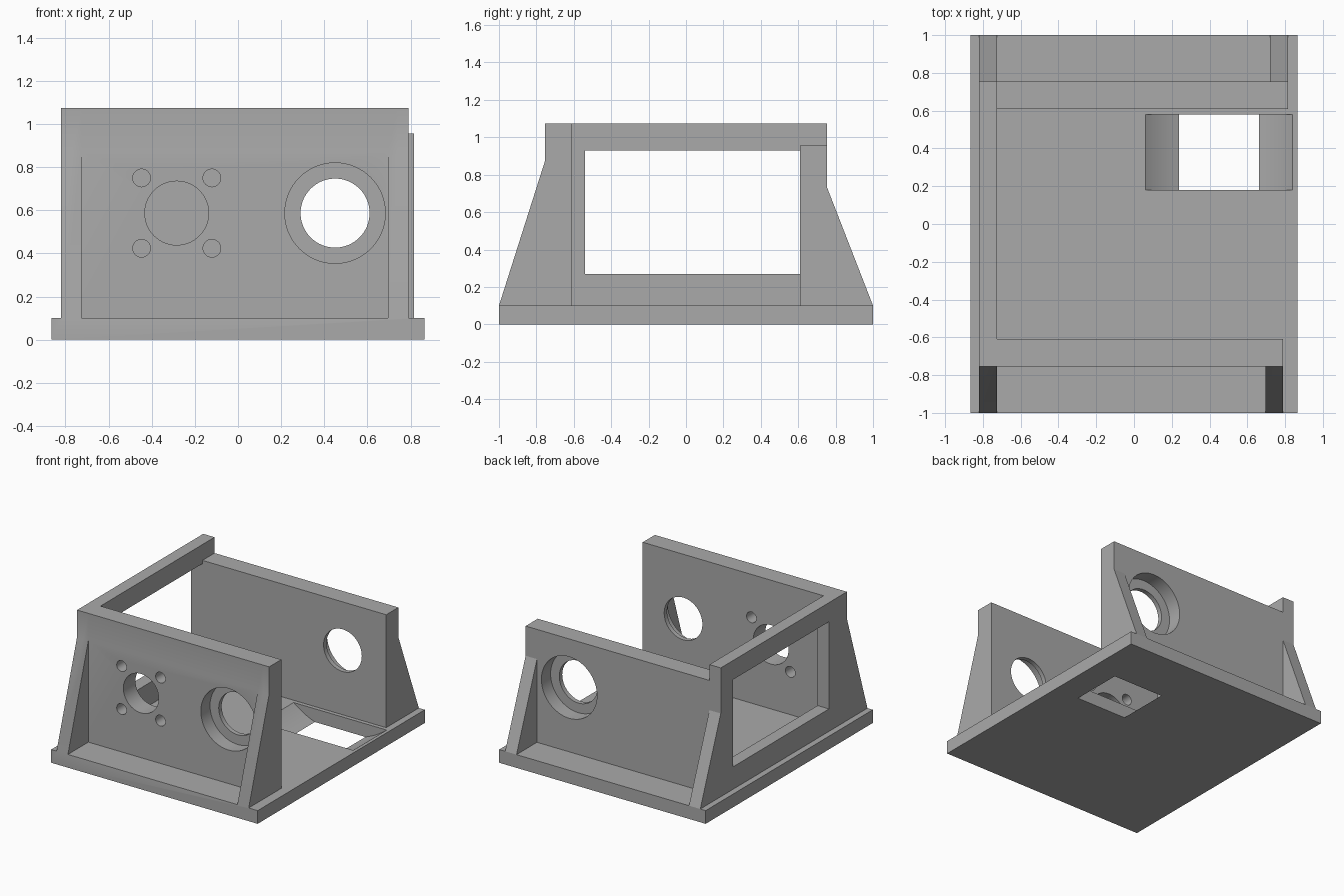
import bpy
import bmesh
import math
from mathutils import Vector

cube = bpy.data.objects.get("Cube")
if cube:
    bpy.data.objects.remove(cube, do_unlink=True)

grey = bpy.data.materials.new("plain_grey")
grey.use_nodes = True
colour = (0.4, 0.4, 0.4, 1)
grey.diffuse_color = colour
grey.node_tree.nodes["Principled BSDF"].inputs["Base Color"].default_value = colour


def prism(name, outline, direction):
    """Extrude a closed outline of 3D points along a direction."""
    bm = bmesh.new()
    face = bm.faces.new([bm.verts.new(p) for p in outline])
    out = bmesh.ops.extrude_face_region(bm, geom=[face])["geom"]
    verts = [v for v in out if isinstance(v, bmesh.types.BMVert)]
    bmesh.ops.translate(bm, verts=verts, vec=Vector(direction))
    bmesh.ops.recalc_face_normals(bm, faces=bm.faces)
    mesh = bpy.data.meshes.new(name)
    bm.to_mesh(mesh)
    bm.free()
    mesh.materials.append(grey)
    ob = bpy.data.objects.new(name, mesh)
    bpy.context.collection.objects.link(ob)
    return ob


def box(name, x0, x1, y0, y1, z0, z1):
    return prism(name, [(x0, y0, z0), (x1, y0, z0), (x1, y1, z0), (x0, y1, z0)],
                 (0, 0, z1 - z0))


def side_plate(name, x0, x1, profile):
    return prism(name, [(x0, y, z) for y, z in profile], (x1 - x0, 0, 0))


def bore(name, x, z, r, y0, y1, n=64):
    ring = [(x + r * math.cos(math.tau * i / n), y0, z + r * math.sin(math.tau * i / n))
            for i in range(n)]
    return prism(name, ring, (0, y1 - y0, 0))


def combine(body, tool, operation):
    mod = body.modifiers.new(tool.name, "BOOLEAN")
    mod.operation = operation
    mod.solver = "EXACT"
    mod.object = tool
    bpy.context.view_layer.objects.active = body
    bpy.ops.object.modifier_apply(modifier=mod.name)
    bpy.data.objects.remove(tool, do_unlink=True)


# Main levels
base_top, sunk = 0.1, 0.05
front_top, back_top = 1.075, 0.955
outer, inner = 0.755, 0.61
left, left_in = -0.82, -0.725
axle_x, axle_z = 0.45, 0.587

# Sloping rib outlines, foot to wall
front_slope = [(-0.98, sunk), (-1, base_top), (-outer, 0.87)]
back_slope = [(outer, 0.73), (1, base_top), (0.98, sunk)]

body = box("drive_housing", -0.865, 0.865, -1, 1, 0, base_top)
solids = [
    # Full side wall with both of its ribs
    side_plate("side_wall", left, left_in,
               front_slope + [(-outer, front_top), (outer, front_top)] + back_slope),
    # Front and back walls
    box("front_wall", -0.77, 0.74, -outer, -inner, sunk, front_top),
    box("back_wall", -0.77, 0.77, inner, outer, sunk, back_top),
    # Ribbed wall ends on the open side
    side_plate("front_end", 0.695, 0.79,
               front_slope + [(-outer, front_top), (-inner, front_top), (-inner, sunk)]),
    side_plate("back_end", 0.72, 0.815,
               [(inner, sunk), (inner, back_top), (outer, back_top)] + back_slope),
]
for part in solids:
    combine(body, part, "UNION")

cutters = [
    # Side window
    box("side_window", -0.9, -0.7, -0.54, inner, 0.27, 0.93),
    # Axle holes with bearing seats on the outer faces
    bore("axle_hole", axle_x, axle_z, 0.16, -0.9, 0.9),
    bore("front_seat", axle_x, axle_z, 0.233, -0.9, -0.645),
    bore("back_seat", axle_x, axle_z, 0.233, 0.645, 0.9),
    # Wheel clearance through the base
    bore("wheel_clearance", axle_x, axle_z, 0.624, 0.18, 0.58, 128),
    # Motor boss hole
    bore("motor_hole", -0.284, axle_z, 0.148, -0.9, -0.5),
]
# Motor screw holes
for sx in (-1, 1):
    for sz in (-1, 1):
        cutters.append(bore("screw_hole", -0.284 + sx * 0.163, axle_z + sz * 0.163,
                            0.041, -0.9, -0.5, 32))
for tool in cutters:
    combine(body, tool, "DIFFERENCE")

# Smooth bores, crisp edges
bpy.ops.object.select_all(action="DESELECT")
body.select_set(True)
bpy.context.view_layer.objects.active = body
bpy.ops.object.shade_smooth_by_angle(angle=math.radians(20))
